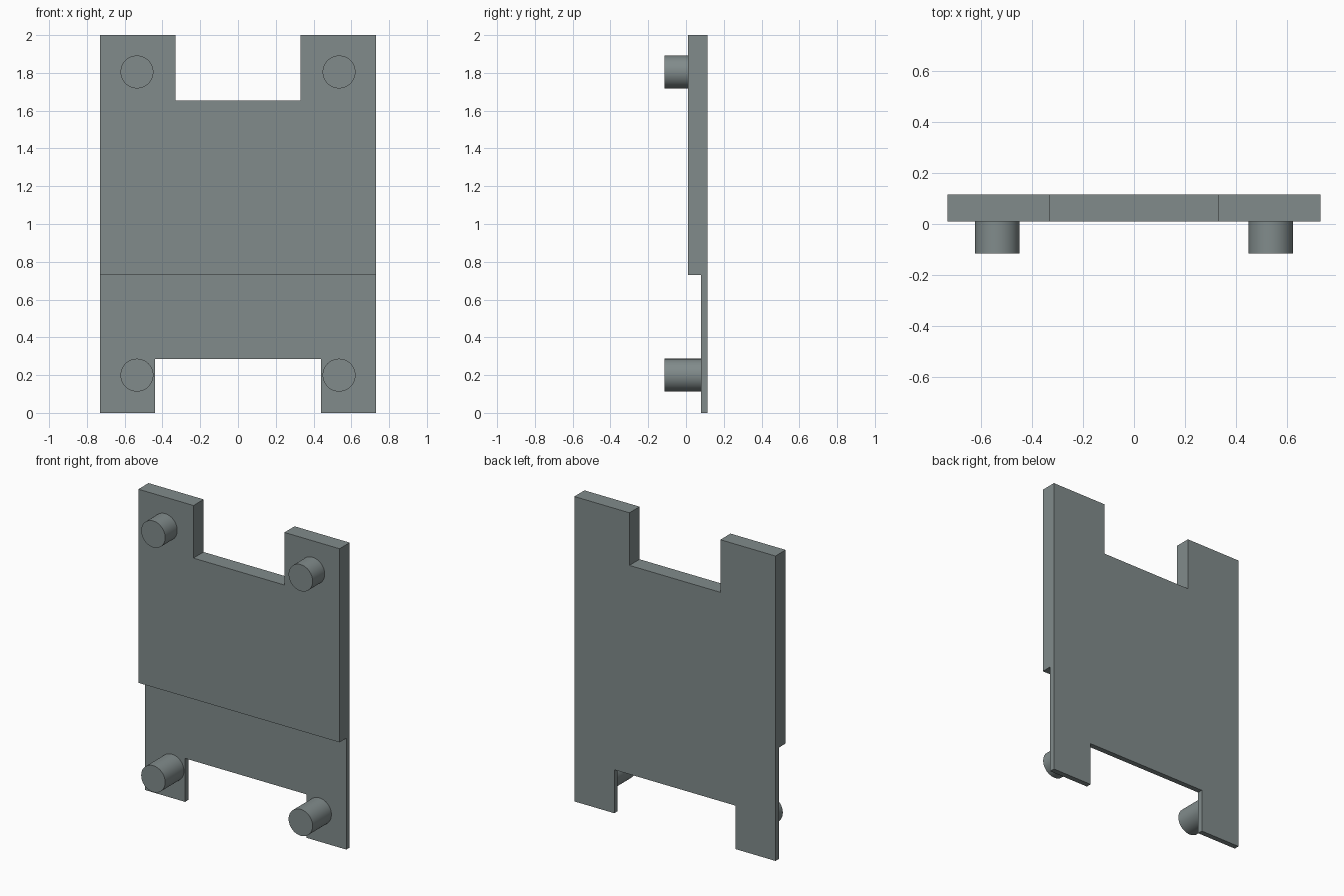
import bpy, bmesh, math

if "Cube" in bpy.data.objects:
    bpy.data.objects.remove(bpy.data.objects["Cube"])

grey = bpy.data.materials.new("slate grey")
grey.diffuse_color = (0.22, 0.26, 0.26, 1)
grey.use_nodes = True
grey.node_tree.nodes["Principled BSDF"].inputs["Base Color"].default_value = grey.diffuse_color


def prism(name, yz, x0, x1):
    """Extrude a side profile of (y, z) points from x0 to x1."""
    bm = bmesh.new()
    face = bm.faces.new([bm.verts.new((x0, y, z)) for y, z in yz])
    ext = bmesh.ops.extrude_face_region(bm, geom=[face])
    verts = [v for v in ext["geom"] if isinstance(v, bmesh.types.BMVert)]
    bmesh.ops.translate(bm, verts=verts, vec=(x1 - x0, 0, 0))
    bmesh.ops.recalc_face_normals(bm, faces=bm.faces[:])
    mesh = bpy.data.meshes.new(name)
    bm.to_mesh(mesh)
    bm.free()
    mesh.materials.append(grey)
    obj = bpy.data.objects.new(name, mesh)
    bpy.context.collection.objects.link(obj)
    return obj


# Stepped plate: thick upper part, thin lower part, flush at the back
FRONT, STEP, BACK = 0.01, 0.08, 0.115
plate = prism("stepped_plate", [(BACK, 0), (BACK, 2), (FRONT, 2),
                                (FRONT, 0.73), (STEP, 0.73), (STEP, 0)], -0.73, 0.73)

# Notches in the top and bottom edges
for name, half, z0, z1 in (("top_notch_cutter", 0.33, 1.655, 2.2),
                           ("bottom_notch_cutter", 0.44, -0.2, 0.285)):
    cutter = prism(name, [(-0.3, z0), (0.3, z0), (0.3, z1), (-0.3, z1)], -half, half)
    cutter.hide_render = True
    cutter.hide_set(True)
    mod = plate.modifiers.new(name, 'BOOLEAN')
    mod.operation = 'DIFFERENCE'
    mod.solver = 'EXACT'
    mod.object = cutter

# Round posts at the four corners, ending at the same front plane
POST_FRONT = -0.115
for level, z, y1 in (("upper", 1.805, FRONT), ("lower", 0.2, STEP)):
    for side, x in (("left", -0.535), ("right", 0.535)):
        bpy.ops.mesh.primitive_cylinder_add(
            vertices=48, radius=0.087, depth=y1 - POST_FRONT,
            location=(x, (y1 + POST_FRONT) / 2, z), rotation=(math.pi / 2, 0, 0))
        post = bpy.context.object
        post.name = f"{level}_{side}_post"
        post.data.materials.append(grey)
        bpy.ops.object.shade_smooth_by_angle(angle=math.radians(30))
